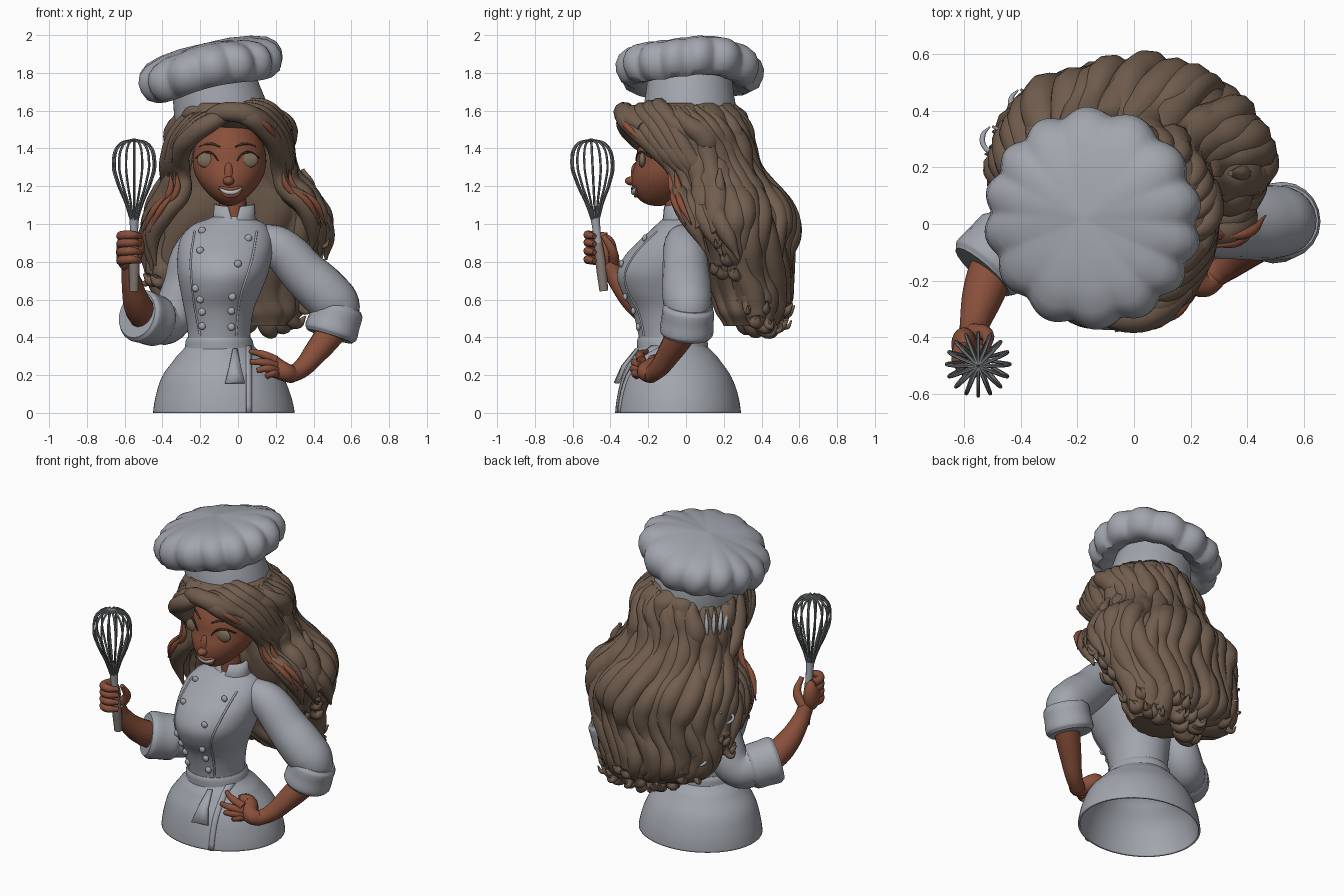
import bpy, bmesh, math, random
from math import sin, cos, pi, radians
from mathutils import Vector, Matrix
from mathutils.bvhtree import BVHTree

random.seed(4)
cube = bpy.data.objects.get("Cube")
if cube:
    bpy.data.objects.remove(cube)
made = []


def material(name, *rgb):
    m = bpy.data.materials.new(name)
    m.use_nodes = True
    m.diffuse_color = (*rgb, 1)
    m.node_tree.nodes["Principled BSDF"].inputs["Base Color"].default_value = (*rgb, 1)
    return m


cloth = material("grey cloth", .36, .38, .42)
skin = material("warm brown skin", .25, .08, .043)
hair = material("brown hair", .165, .11, .076)
metal = material("dark metal", .19, .2, .21)
grip = material("grey brown grip", .24, .2, .18)
eye = material("hazel eye", .2, .15, .1)
dark = material("dark brown lash", .05, .03, .02)
teeth = material("white teeth", .55, .55, .56)


def add(name, mesh, mat):
    ob = bpy.data.objects.new(name, mesh)
    bpy.context.collection.objects.link(ob)
    mesh.materials.clear()
    mesh.materials.append(mat)
    made.append(ob)
    return ob


def interp(table, z):
    """Smooth interpolation of rows whose first entry is the height."""
    n = len(table)
    i = next((k for k in range(n - 2) if z <= table[k + 1][0]), n - 2)
    a, b, c, d = (table[min(max(k, 0), n - 1)] for k in range(i - 1, i + 3))
    t = (z - b[0]) / (c[0] - b[0])
    out = []
    for p, q, r, s in zip(a[1:], b[1:], c[1:], d[1:]):
        m, k = (r - p) / 2, (s - q) / 2
        out.append(q + t * (m + t * (3 * (r - q) - 2 * m - k + t * (2 * (q - r) + m + k))))
    return out


def loft(name, rings, mat, caps=True, closed=True):
    bm = bmesh.new()
    vs = [[bm.verts.new(p) for p in ring] for ring in rings]
    n = len(vs[0])
    for lo, hi in zip(vs, vs[1:]):
        for i in range(n if closed else n - 1):
            j = (i + 1) % n
            bm.faces.new((lo[i], lo[j], hi[j], hi[i]))
    if caps:
        bm.faces.new(vs[0][::-1])
        bm.faces.new(vs[-1])
    bmesh.ops.recalc_face_normals(bm, faces=bm.faces)
    mesh = bpy.data.meshes.new(name)
    bm.to_mesh(mesh)
    bm.free()
    return add(name, mesh, mat)


def oval_loft(name, table, mat, caps=True, steps=40, n=64):
    rings = []
    for k in range(steps + 1):
        z = table[0][0] + (table[-1][0] - table[0][0]) * k / steps
        xc, rx, yc, ry = interp(table, z)
        rings.append([(xc + rx * cos(2 * pi * i / n), yc + ry * sin(2 * pi * i / n), z) for i in range(n)])
    return loft(name, rings, mat, caps)


def tube(name, pts, radii, mat, sides=3):
    cu = bpy.data.curves.new(name, 'CURVE')
    cu.dimensions, cu.bevel_depth, cu.bevel_resolution = '3D', 1, sides
    cu.use_fill_caps, cu.resolution_u = True, 6
    sp = cu.splines.new('BEZIER')
    sp.radius_interpolation = 'CARDINAL'
    sp.bezier_points.add(len(pts) - 1)
    for b, p, r in zip(sp.bezier_points, pts, radii):
        b.co, b.radius = p, r
        b.handle_left_type = b.handle_right_type = 'AUTO'
    tmp = bpy.data.objects.new(name + "_path", cu)
    bpy.context.collection.objects.link(tmp)
    dg = bpy.context.evaluated_depsgraph_get()
    mesh = bpy.data.meshes.new_from_object(tmp.evaluated_get(dg))
    bpy.data.objects.remove(tmp)
    return add(name, mesh, mat)


def ball(name, centre, size, mat, warp=None, seg=32):
    bm = bmesh.new()
    bmesh.ops.create_uvsphere(bm, u_segments=seg, v_segments=seg // 2, radius=1)
    for v in bm.verts:
        p = warp(v.co) if warp else v.co
        v.co = Vector(a * b for a, b in zip(p, size)) + Vector(centre)
    mesh = bpy.data.meshes.new(name)
    bm.to_mesh(mesh)
    bm.free()
    return add(name, mesh, mat)


def front_of(ob):
    """Returns a function giving the foremost point of a part at x, z."""
    me = ob.data
    tree = BVHTree.FromPolygons([v.co for v in me.vertices], [p.vertices for p in me.polygons])

    def hit(x, z, out=0.0):
        p = tree.ray_cast(Vector((x, -2, z)), Vector((0, 1, 0)))[0]
        return Vector((x, (p.y if p else -.2) - out, z))
    return hit


# Skirt, waistband and jacket body
skirt = oval_loft("skirt", [(0, -.075, .375, -.042, .333), (.1, -.078, .355, -.044, .318),
    (.2, -.083, .315, -.05, .285), (.3, -.09, .235, -.06, .225), (.37, -.097, .17, -.07, .172)], cloth, False)
on_skirt = front_of(skirt)
skirt.modifiers.new("thickness", 'SOLIDIFY').thickness = .012
oval_loft("waistband", [(.325, -.095, .19, -.07, .187), (.34, -.097, .184, -.07, .188),
    (.385, -.1, .177, -.073, .186), (.4, -.1, .168, -.075, .178)], cloth, steps=8)
torso = oval_loft("jacket_body", [(.36, -.1, .165, -.075, .17), (.45, -.1, .168, -.08, .18),
    (.55, -.1, .185, -.09, .2), (.65, -.09, .215, -.105, .24), (.74, -.08, .24, -.105, .26),
    (.84, -.07, .25, -.08, .238), (.93, -.06, .24, -.05, .18), (1, -.045, .19, -.03, .125),
    (1.04, -.03, .1, -.03, .085)], cloth)
on_torso = front_of(torso)

# Jacket seams and two columns of buttons
for side, xs in (("right", (-.23, -.25, -.235, -.2)), ("left", (.1, .07, .01, -.01))):
    path = [on_torso(*interp([(0, xs[0], .96), (1, xs[1], .8), (2, xs[2], .6), (3, xs[3], .41)], k / 4))
            for k in range(13)]
    tube(side + "_seam", path, [.006] * 13, cloth)
for x, z in [(-.19, .965), (-.2, .86), (-.225, .66), (-.2, .6), (-.19, .535), (-.19, .46),
             (.055, .925), (0, .79), (-.03, .615), (-.035, .54), (-.035, .455)]:
    ball("button", on_torso(x, z, .006), (.02, .013, .02), cloth, seg=16)

# Stand collar, open at the throat
collar = [[(-.02 + r * sin(a), -.035 + r * .8 * -cos(a), z + .02 * abs(sin(a / 2)))
           for a in [radians(gap + (360 - 2 * gap) * i / 40) for i in range(41)]]
          for r, z, gap in ((.135, .97, 3), (.11, 1.03, 8), (.107, 1.09, 18))]
loft("collar", collar, cloth, False, False).modifiers.new("thickness", 'SOLIDIFY').thickness = .015
tube("neck", [(-.025, -.03, .97), (-.03, -.045, 1.2)], [.078, .07], skin, 6)

# Apron edge and hanging tie
zs = [.36 - .04 * k for k in range(10)]
loft("apron_edge", [[on_skirt(x, z, .008) for x in (.045, .06, .075)] for z in zs],
     cloth, False, False).modifiers.new("thickness", 'SOLIDIFY').thickness = .009
loft("apron_tie", [[on_skirt(-.015 - w, z, o), on_skirt(-.015 + w, z, o)] for w, z, o in
     ((.012, .34, .025), (.03, .25, .035), (.052, .16, .035))], cloth, False, False
     ).modifiers.new("thickness", 'SOLIDIFY').thickness = .012

# Sleeves, rolled cuffs and forearms
tube("right_sleeve", [(-.2, -.02, .93), (-.26, .01, .83), (-.3, .03, .65), (-.37, .01, .49), (-.45, -.07, .49)],
     [.085, .095, .105, .118, .12], cloth, 8)
tube("left_sleeve", [(.1, -.02, .92), (.21, -.01, .88), (.36, 0, .73), (.47, .005, .625), (.525, .01, .56),
                     (.525, .005, .48)], [.085, .11, .125, .132, .122, .1], cloth, 8)


def cuff(name, a, b, r):
    a, b = Vector(a), Vector(b)
    tube(name, [a.lerp(b, t) for t in (0, .12, .5, .88, 1)], [r * s for s in (.9, 1, 1.02, 1.04, .93)], cloth, 8)


cuff("right_cuff", (-.42, -.04, .48), (-.535, -.17, .52), .135)
cuff("left_cuff", (.535, .015, .565), (.485, 0, .405), .136)
tube("right_forearm", [(-.48, -.1, .49), (-.53, -.24, .57), (-.565, -.36, .7), (-.575, -.41, .79)],
     [.08, .075, .052, .045], skin, 5)
tube("left_forearm", [(.52, 0, .46), (.42, -.08, .33), (.33, -.15, .23), (.27, -.19, .2)],
     [.08, .066, .05, .045], skin, 5)

# Left hand resting on the hip
tube("left_palm", [(.29, -.18, .2), (.24, -.21, .22), on_skirt(.17, .26, .02), on_skirt(.13, .28, .01)],
     [.045, .05, .05, .03], skin, 5)
for x, z in ((.065, .325), (.065, .27), (.1, .225), (.15, .19)):
    tip = on_skirt(x, z, .012)
    base = Vector((.2, -.235, .5 * z + .115))
    tube("left_finger", [base, base.lerp(tip, .5) + Vector((0, -.022, .008)), tip], [.026, .021, .013], skin)

# Right hand gripping the whisk
ball("right_palm", (-.6, -.425, .85), (.045, .06, .095), skin)
for z in (.80, .845, .89, .93):
    tube("right_finger", [(-.61, -.42, z), (-.615, -.49, z + .008), (-.565, -.52, z + .012), (-.515, -.485, z + .005)],
         [.026, .025, .023, .014], skin)
tube("right_thumb", [(-.57, -.38, .79), (-.52, -.39, .86), (-.52, -.44, .94)], [.03, .025, .014], skin)

# Whisk
tube("whisk_handle", [(-.55, -.435, .645), (-.55, -.45, .78), (-.55, -.465, .9)], [.024, .028, .023], grip, 5)
tube("whisk_ferrule", [(-.55, -.465, .9), (-.55, -.475, .98), (-.55, -.48, 1.035)], [.021, .022, .026], cloth, 5)
for i in range(16):
    a = 2 * pi * i / 16
    tube("whisk_wire", [(-.55 + r * cos(a), -.48 - .05 * h + r * sin(a), 1.01 + h) for r, h in
         ((.014, 0), (.045, .1), (.09, .21), (.112, .31), (.08, .41), (.003, .437))], [.0065] * 6, metal, 1)


# Head and facial features
def jaw(v):
    w = max(0, -v.z)
    return v.x * (1 - .3 * w * w), v.y - .47 * w, v.z


head = ball("head", (-.045, -.05, 1.33), (.195, .215, .235), skin, jaw, 48)
on_face = front_of(head)
ball("nose", on_face(-.05, 1.228, .002), (.03, .035, .024), skin)
ball("nose_bridge", on_face(-.05, 1.265, -.016), (.026, .024, .06), skin)
for s in (-1, 1):
    def spot(dx, z, out=0.0):
        return on_face(-.055 + s * dx, z, out)
    ball("eye", spot(.106, 1.338, -.006), (.056, .02, .042), eye)
    tube("upper_lash", [spot(.05, 1.335, .006), spot(.08, 1.372, .01), spot(.12, 1.379, .01), spot(.168, 1.35, .008)],
         [.003, .005, .006, .004], dark)
    tube("eyebrow", [spot(.04, 1.408), spot(.09, 1.425), spot(.15, 1.41)], [.004, .007, .003], dark)
smile = [(-.1, 1.192), (-.075, 1.176), (-.04, 1.168), (0, 1.178), (.022, 1.195)]
tube("teeth", [on_face(x, z, .002) for x, z in smile], [.003, .012, .015, .012, .003], teeth)
for name, dz in (("upper_lip", .015), ("lower_lip", -.019)):
    tube(name, [on_face(x, z + dz * k, .002) for (x, z), k in zip(smile, (.2, 1, 1, 1, .2))],
         [.004, .008, .01, .008, .004], skin)

# Hair mass: height, centre x, half width, front y, back y
mane = [(.46, .09, .16, .2, .43), (.53, .04, .27, .16, .49), (.62, -.03, .36, .13, .52), (.75, -.04, .425, .08, .53),
        (.9, -.02, .46, .03, .555), (1.03, -.01, .46, -.02, .555), (1.12, -.01, .42, -.04, .49),
        (1.22, -.03, .335, -.05, .4), (1.35, -.04, .305, -.08, .345), (1.47, -.04, .31, -.1, .335),
        (1.53, -.03, .3, -.22, .325), (1.59, -.04, .27, -.3, .31), (1.64, -.06, .22, -.25, .25)]


def on_hair(a, z, grow=1.0):
    xc, rx, yf, yb = interp(mane, z)
    ym = yf + .45 * (yb - yf)
    c = cos(a)
    return Vector((xc + rx * grow * sin(a), ym + grow * c * (yb - ym if c > 0 else ym - yf), z))


rings = []
for k in range(71):
    z = .46 + 1.18 * k / 70
    rings.append([on_hair(a, z, .96 + .07 * abs(sin(6 * a + 1.6 * sin(7 * z))))
                  for a in [2 * pi * i / 160 for i in range(160)]])
loft("hair_mass", rings, hair)

# Wavy locks lying over the mass, with curled tips
for i in range(24):
    a = -2.05 + 4.1 * i / 23
    end = random.uniform(.7, .88) if abs(a) > 1.4 else random.uniform(.47, .62)
    phase = random.uniform(0, 1.5)
    zs = [1.62 + (end - 1.62) * k / 10 for k in range(11)]
    pts = [on_hair(a + .15 * sin(8 * z + phase), z, .935 + .04 * sin(11 * z + 2 * phase)) for z in zs]
    out = Vector((sin(a), cos(a), 0))
    pts += [pts[-1] + out * .03 + Vector((0, 0, -.05)), pts[-1] + out * .075 + Vector((0, 0, -.015))]
    tube("hair_lock", pts, [.015, .045] + [random.uniform(.05, .072) for _ in zs[2:]] + [.035, .005], hair)

# Loose wisps flicking out below and beside the mass
for a, z in ((-2, 1.0), (-1.7, .75), (-1.1, .62), (-.5, .52), (0, .52), (.5, .5), (.9, .52), (1.5, .6), (1.9, .95), (1.6, 1.15)):
    p = on_hair(a, z, .95)
    out = Vector((sin(a), cos(a), 0))
    tube("hair_wisp", [p + out * d + Vector((0, 0, h)) for d, h in ((-.02, .14), (.02, .05), (.02, -.03), (.06, -.065), (.085, -.03))],
         [.01, .03, .025, .015, .004], hair)

# Swept fringe and face-framing locks
left_path = [(-.07, -.28, 1.575), (.05, -.325, 1.57), (.14, -.27, 1.505), (.205, -.16, 1.4), (.21, -.06, 1.28),
             (.235, -.04, 1.19), (.34, -.02, 1.11), (.4, .04, .99), (.4, .1, .86)]
right_path = [(-.02, -.29, 1.585), (-.13, -.32, 1.54), (-.235, -.27, 1.465), (-.3, -.16, 1.38), (-.3, -.06, 1.27),
              (-.3, -.05, 1.17), (-.38, -.03, 1.07), (-.44, .02, .95), (-.43, .07, .78)]
for side, path in (("left", left_path), ("right", right_path)):
    sx = 1 if side == "left" else -1
    for k in range(5):
        pts = [Vector(p) + Vector((sx * .015 * k - .01 * sin(j + k), .045 * k, .012 * k * (1 if j < 3 else -1)))
               for j, p in enumerate(path[:9 - k % 2])]
        tube(side + "_fringe_lock", pts, [.025, .05, .052, .05, .042, .045, .055, .045, .008], hair)
    # Warm strands tucked beside the face
    for start, dx, dy in ((1, .02, -.035), (4, .025, -.035), (5, .03, -.04), (4, .06, 0), (5, .065, -.01)):
        tube(side + "_warm_strand", [Vector(p) + Vector((sx * dx, dy, .005)) for p in path[start:start + 3]],
             [.003, .018, .003], skin)
tube("crown_swoop", [(-.19, -.25, 1.52), (-.12, -.3, 1.58), (0, -.33, 1.59), (.1, -.29, 1.555), (.19, -.23, 1.51)],
     [.02, .045, .055, .055, .03], hair)

# Grey streaks and loose curls
for a in (-1, -1.15, -1.3, -1.45):
    tube("grey_streak", [on_hair(a + .06 * sin(9 * z), z, 1.1) for z in (1.56, 1.5, 1.45, 1.4)],
         [.003, .011, .011, .003], cloth)
for x, y, z in ((-.5, .3, 1.0), (-.4, .43, .75)):
    tube("grey_curl", [(x + .035 * sin(t), y + .045 * cos(t), z - .012 * t) for t in range(7)],
         [.004] + [.009] * 5 + [.003], cloth)

# Hat, tilted towards the right
tilt = Matrix.Translation((-.09, .02, 1.58)) @ Matrix.Rotation(radians(-13), 4, 'Y')


def hat_part(name, profile, scallop, n=168):
    rings = []
    for r, z, amount in profile:
        ring = []
        for i in range(n):
            a = 2 * pi * i / n
            fold = sin(7 * a + .5 * sin(2 * a + 1))
            f = r * (1 + scallop * amount * (math.sqrt(fold * fold + .03) - .65))
            ring.append(tilt @ Vector((f * cos(a), f * sin(a), z + .012 * amount * scallop / .085 * sin(3 * a))))
        rings.append(ring)
    return loft(name, rings, cloth)


hat_part("hat_band", [(.25, -.02, 0), (.252, 0, 0), (.235, .1, 0), (.22, .22, 0)], 0)
hat_part("hat_puff", [(.2, .2, 0), (.25, .155, .6), (.31, .14, 1), (.355, .165, 1), (.378, .215, 1), (.382, .26, 1),
                      (.365, .305, 1), (.325, .34, 1), (.25, .365, .8), (.15, .38, .5), (.05, .385, .2), (.01, .386, 0)], .085)

# Smooth shading with crisp edges
bpy.ops.object.select_all(action='DESELECT')
for ob in made:
    ob.select_set(True)
bpy.context.view_layer.objects.active = made[0]
bpy.ops.object.shade_smooth_by_angle(angle=radians(45))
